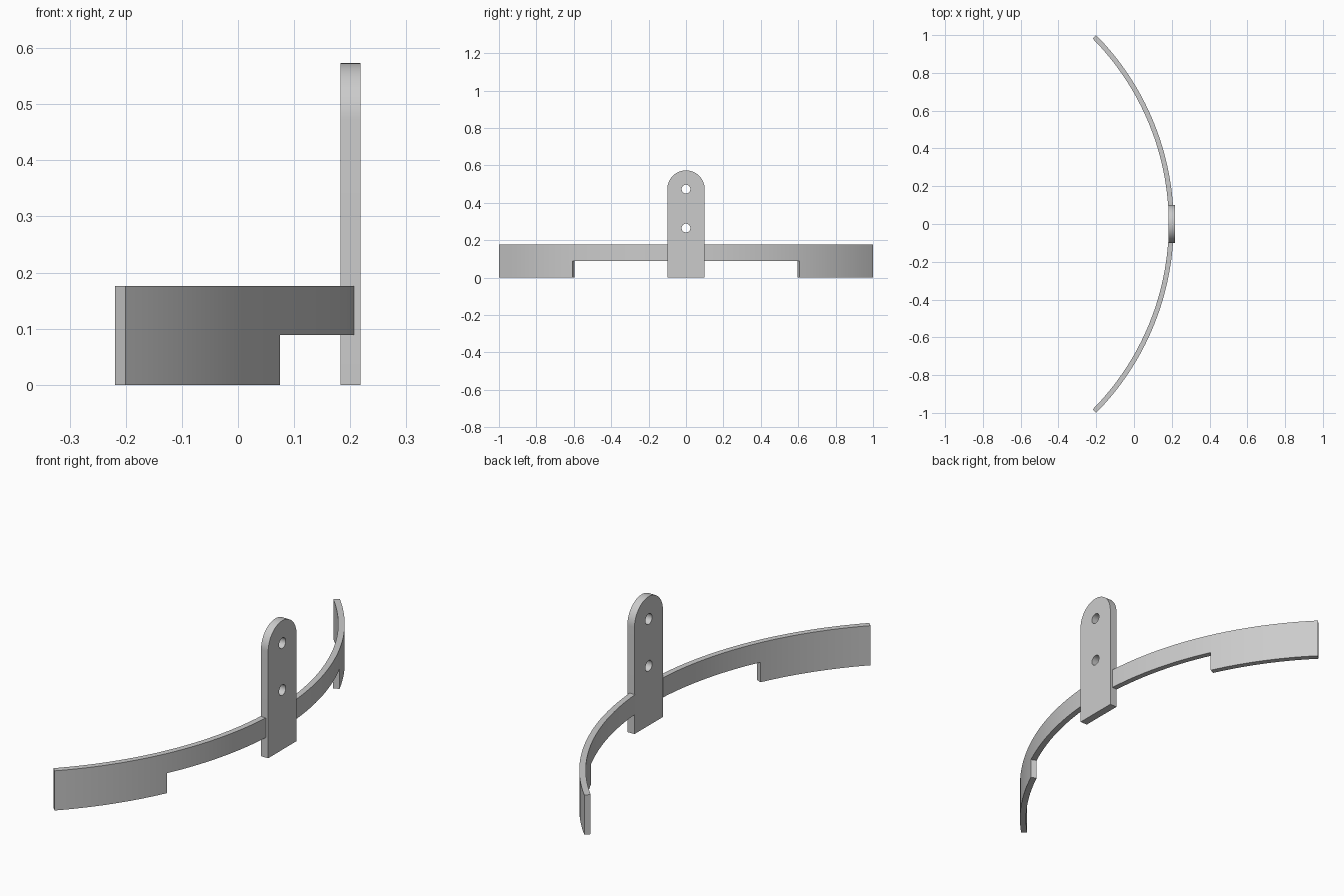
import bpy
import bmesh
from math import sin, cos, pi, radians, asin

cube = bpy.data.objects.get("Cube")
if cube:
    bpy.data.objects.remove(cube, do_unlink=True)

# Single grey finish
grey = bpy.data.materials.new("plain grey")
grey.use_nodes = True
color = (0.6, 0.6, 0.6, 1)
grey.diffuse_color = color
grey.node_tree.nodes["Principled BSDF"].inputs["Base Color"].default_value = color

# Dimensions
R_OUT, R_IN = 1.423, 1.397
CENTRE_X = 0.21 - R_OUT
BAND_TOP, BAND_LOW = 0.176, 0.0885
PLATE_X, PLATE_THICK = 0.183, 0.035
PLATE_HALF, PLATE_ARC_Z = 0.1, 0.473
HOLE_R, HOLE_HEIGHTS = 0.0235, (0.265, 0.473)


def finish(bm, name):
    bmesh.ops.recalc_face_normals(bm, faces=bm.faces[:])
    mesh = bpy.data.meshes.new(name)
    bm.to_mesh(mesh)
    bm.free()
    mesh.materials.append(grey)
    obj = bpy.data.objects.new(name, mesh)
    bpy.context.collection.objects.link(obj)
    bpy.ops.object.select_all(action="DESELECT")
    obj.select_set(True)
    bpy.context.view_layer.objects.active = obj
    bpy.ops.object.shade_smooth_by_angle(angle=radians(30))
    return obj


def steps(start, end, count):
    return [start + (end - start) * i / count for i in range(count + 1)]


# Curved arm: narrow near the plate, deep towards the tip
def build_band():
    start, notch, tip = asin(0.098 / R_IN), radians(25.2), asin(1 / R_OUT)
    narrow = steps(start, notch, 14)
    angles = narrow + steps(notch, tip, 14)[1:]
    bm = bmesh.new()

    def row(z, stations):
        return [bm.verts.new((CENTRE_X + R_OUT * cos(a), R_OUT * sin(a), z))
                for a in stations]

    def strip(lower, upper):
        for i in range(len(lower) - 1):
            bm.faces.new((lower[i], lower[i + 1], upper[i + 1], upper[i]))

    middle = row(BAND_LOW, angles)
    strip(middle, row(BAND_TOP, angles))
    strip(row(0, angles[len(narrow) - 1:]), middle[len(narrow) - 1:])

    # Thicken the sheet radially inward
    result = bmesh.ops.extrude_face_region(bm, geom=bm.faces[:], use_keep_orig=True)
    for v in result["geom"]:
        if isinstance(v, bmesh.types.BMVert):
            v.co.x = CENTRE_X + (v.co.x - CENTRE_X) * R_IN / R_OUT
            v.co.y *= R_IN / R_OUT
    band = finish(bm, "curved_band")
    mirror = band.modifiers.new("Mirror", "MIRROR")
    mirror.use_axis = (False, True, False)
    mirror.use_mirror_merge = False


# Upright plate: round top, two bolt holes
def build_plate():
    bm = bmesh.new()

    def loop(points):
        verts = [bm.verts.new((PLATE_X, y, z)) for y, z in points]
        for i, v in enumerate(verts):
            bm.edges.new((v, verts[i - 1]))

    loop([(-PLATE_HALF, 0), (PLATE_HALF, 0)] +
         [(PLATE_HALF * cos(a), PLATE_ARC_Z + PLATE_HALF * sin(a))
          for a in steps(0, pi, 32)])
    for z in HOLE_HEIGHTS:
        loop([(HOLE_R * cos(a), z + HOLE_R * sin(a))
              for a in steps(0, 2 * pi, 32)[:-1]])
    bmesh.ops.triangle_fill(bm, edges=bm.edges[:], use_beauty=True)
    result = bmesh.ops.extrude_face_region(bm, geom=bm.faces[:], use_keep_orig=True)
    for v in result["geom"]:
        if isinstance(v, bmesh.types.BMVert):
            v.co.x += PLATE_THICK
    finish(bm, "upright_plate")


build_band()
build_plate()
